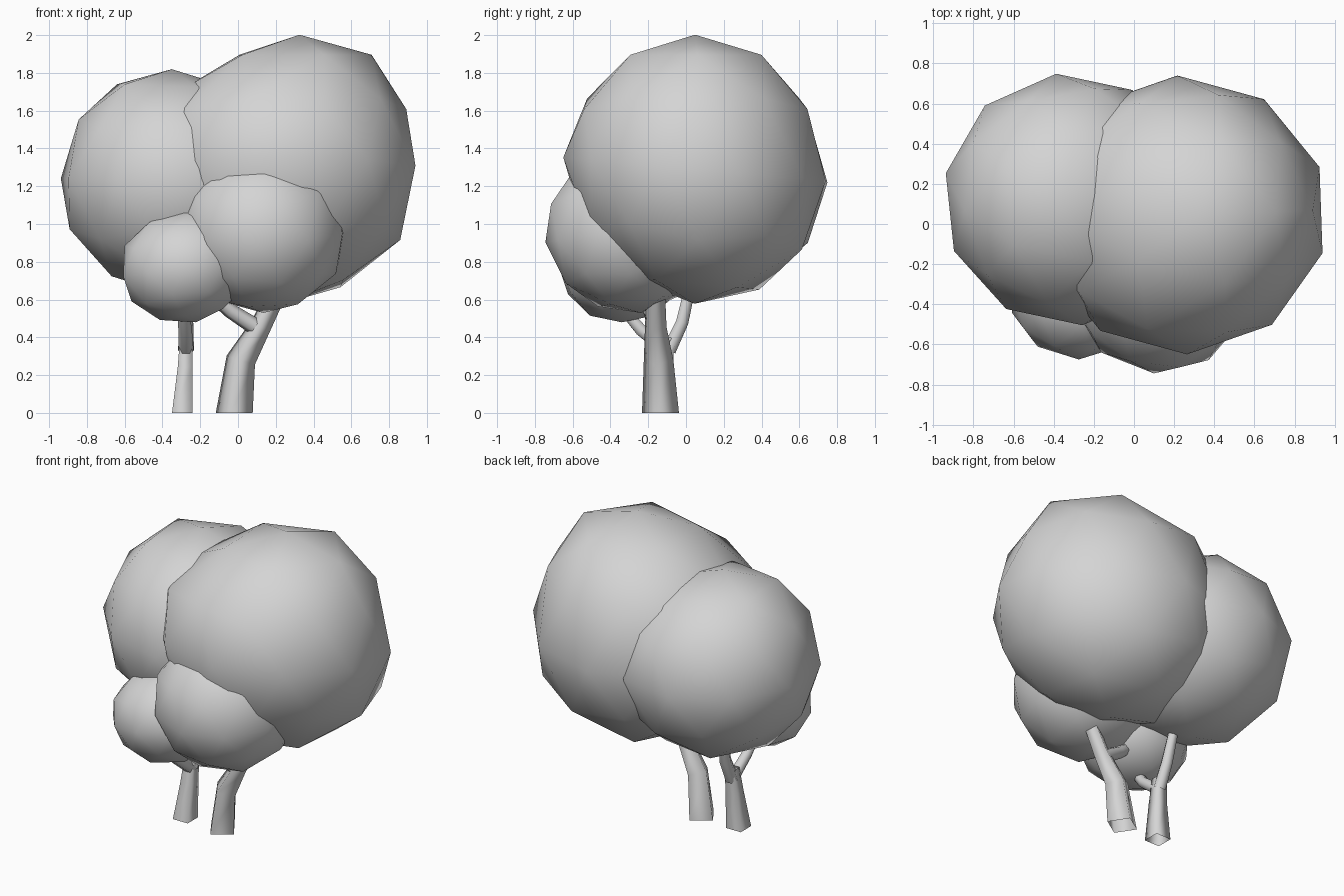
import bpy, bmesh
from math import cos, sin, tau, radians
from mathutils import Vector

cube = bpy.data.objects.get("Cube")
if cube:
    bpy.data.objects.remove(cube, do_unlink=True)

grey = bpy.data.materials.new("plain_grey")
grey.use_nodes = True
grey.diffuse_color = (0.66, 0.66, 0.66, 1)
grey.node_tree.nodes["Principled BSDF"].inputs["Base Color"].default_value = (0.66, 0.66, 0.66, 1)


def add_object(name, bm):
    """Turn a bmesh into a smooth shaded object."""
    bmesh.ops.recalc_face_normals(bm, faces=bm.faces)
    for face in bm.faces:
        face.smooth = True
    mesh = bpy.data.meshes.new(name)
    bm.to_mesh(mesh)
    bm.free()
    mesh.materials.append(grey)
    obj = bpy.data.objects.new(name, mesh)
    bpy.context.collection.objects.link(obj)
    return obj


def foliage(name, centre, radii, turn=(0, 0, 0), lean=0, droop=0):
    """Low-poly ball of leaves; lean pushes the top along x, droop lowers the back."""
    bm = bmesh.new()
    bmesh.ops.create_icosphere(bm, subdivisions=2, radius=1)
    for v in bm.verts:
        height = v.co.z
        v.co = Vector([c * r for c, r in zip(v.co, radii)])
        if height > 0.8:
            v.co.x += lean
        elif height < 0.3:
            v.co.z -= droop * v.co.y
    obj = add_object(name, bm)
    obj.location = centre
    obj.rotation_euler = [radians(a) for a in turn]


def limb(name, points, radii, sides=6, spin=0):
    """Open tapering tube through the points, with a ring at each one."""
    bm = bmesh.new()
    pts = [Vector(p) for p in points]
    rings = []
    for i, (p, r) in enumerate(zip(pts, radii)):
        along = pts[min(i + 1, len(pts) - 1)] - pts[max(i - 1, 0)]
        if p.z == 0:
            along = Vector((0, 0, 1))  # flat foot on the ground
        turn = Vector((0, 0, 1)).rotation_difference(along)
        angles = [radians(spin) + tau * k / sides for k in range(sides)]
        rings.append([bm.verts.new(p + turn @ Vector((r * cos(a), r * sin(a), 0)))
                      for a in angles])
    for low, high in zip(rings, rings[1:]):
        for k in range(sides):
            n = (k + 1) % sides
            bm.faces.new((low[k], low[n], high[n], high[k]))
    add_object(name, bm)


# Leaf crowns
foliage("large_crown", (0.24, 0.045, 1.29), (0.728, 0.695, 0.712),
        turn=(0, 0, 2), lean=0.085, droop=0.09)
foliage("side_crown", (-0.322, 0.122, 1.22), (0.63, 0.63, 0.598), turn=(0, 2, 6), lean=-0.05)
foliage("front_crown", (0.13, -0.3, 0.965), (0.455, 0.45, 0.44), turn=(8, 0, -4))
foliage("small_crown", (-0.275, -0.34, 0.78), (0.355, 0.335, 0.305), turn=(0, -10, 0))

# Main trunk and its side branch
limb("main_trunk",
     [(-0.02, -0.135, 0), (0.015, -0.145, 0.28), (0.12, -0.16, 0.46), (0.24, -0.16, 0.7)],
     [0.1, 0.08, 0.058, 0.048], sides=4, spin=-12)
limb("main_branch", [(0.1, -0.16, 0.45), (-0.04, -0.19, 0.54), (-0.18, -0.24, 0.66)],
     [0.046, 0.04, 0.034])

# Thin trunk with a fork at the top
limb("thin_trunk", [(-0.295, -0.13, 0), (-0.28, -0.11, 0.24), (-0.275, -0.09, 0.4)],
     [0.077, 0.055, 0.045], sides=4, spin=45)
limb("fork_back", [(-0.275, -0.09, 0.33), (-0.275, -0.02, 0.48), (-0.29, 0.03, 0.7)],
     [0.042, 0.038, 0.032])
limb("fork_front", [(-0.275, -0.1, 0.33), (-0.28, -0.24, 0.44), (-0.29, -0.34, 0.56)],
     [0.04, 0.036, 0.03])
